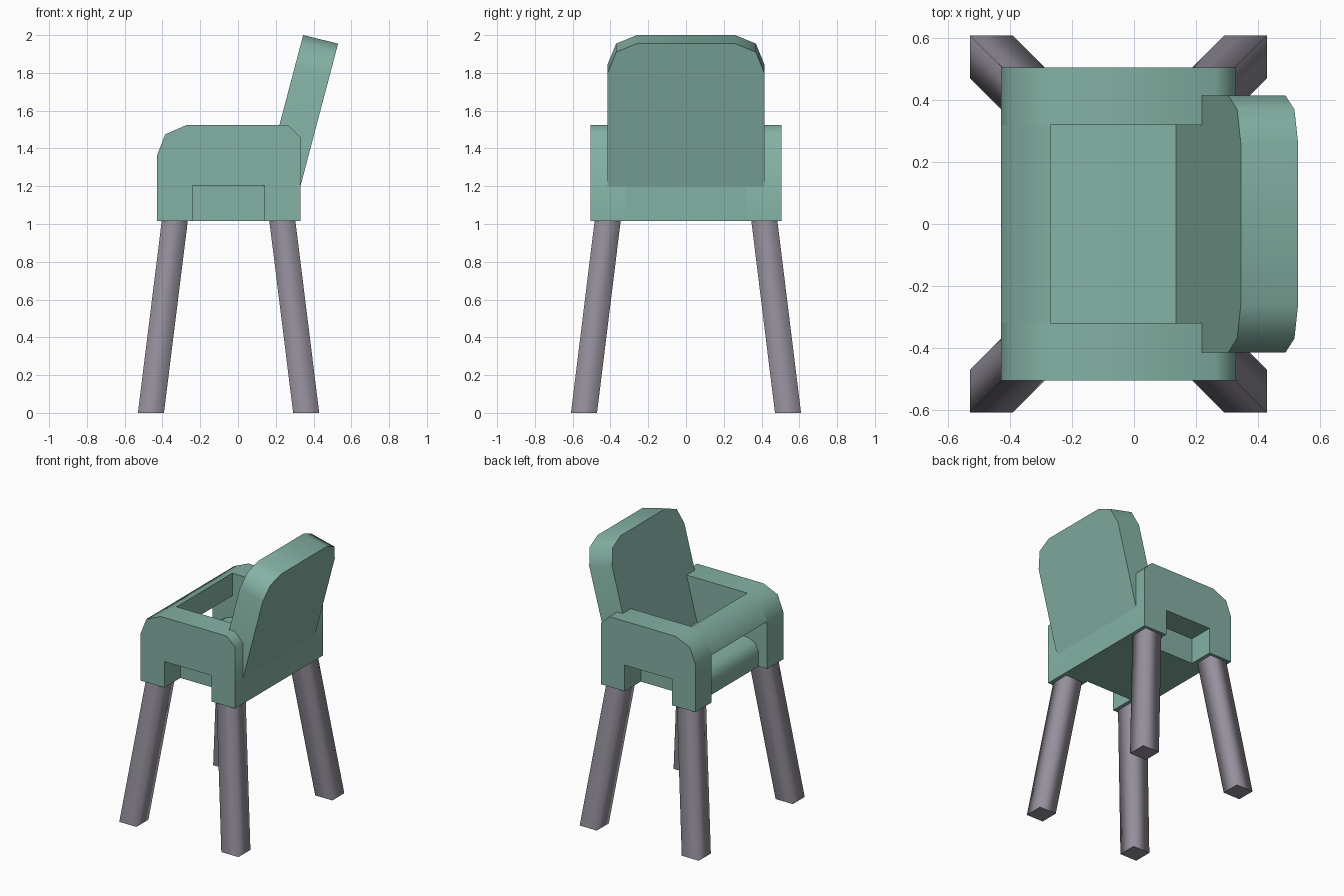
import bpy, bmesh, math
from mathutils import Vector

cube = bpy.data.objects.get("Cube")
if cube:
    bpy.data.objects.remove(cube, do_unlink=True)


def make_material(name, color):
    mat = bpy.data.materials.new(name)
    mat.use_nodes = True
    rgba = (*color, 1.0)
    mat.diffuse_color = rgba
    mat.node_tree.nodes["Principled BSDF"].inputs["Base Color"].default_value = rgba
    return mat


teal = make_material("soft teal", (0.23, 0.44, 0.37))
grey = make_material("mauve grey", (0.30, 0.275, 0.33))


def extrude(name, points, offset, mat, smooth_sides=False):
    """Sweep a closed outline of 3D points along an offset vector."""
    bm = bmesh.new()
    face = bm.faces.new([bm.verts.new(p) for p in points])
    result = bmesh.ops.extrude_face_region(bm, geom=[face], use_keep_orig=True)
    moved = [g for g in result["geom"] if isinstance(g, bmesh.types.BMVert)]
    bmesh.ops.translate(bm, verts=moved, vec=Vector(offset))
    bmesh.ops.recalc_face_normals(bm, faces=bm.faces)
    if smooth_sides:
        for f in bm.faces:
            f.smooth = abs(f.normal.z) < 0.9
    mesh = bpy.data.meshes.new(name)
    bm.to_mesh(mesh)
    bm.free()
    mesh.materials.append(mat)
    obj = bpy.data.objects.new(name, mesh)
    bpy.context.collection.objects.link(obj)
    if not smooth_sides:
        bpy.ops.object.select_all(action="DESELECT")
        obj.select_set(True)
        bpy.context.view_layer.objects.active = obj
        bpy.ops.object.shade_smooth_by_angle(angle=math.radians(50))
    return obj


def side_profile(name, outline, y0, y1):
    return extrude(name, [(x, y0, z) for x, z in outline], (0, y1 - y0, 0), teal)


BASE, SEAT, RIM = 1.015, 1.205, 1.525
FRONT, BACK = -0.43, 0.33
INNER, OUTER = 0.32, 0.505
tray_curve = [(FRONT, 1.36), (-0.385, 1.475), (-0.27, RIM)]

# Side panels with a notch between the corner feet
panel = [(FRONT, BASE), *tray_curve, (0.265, RIM), (BACK, 1.46), (BACK, BASE),
         (0.14, BASE), (0.14, SEAT), (-0.24, SEAT), (-0.24, BASE)]
for label, side in (("left", 1), ("right", -1)):
    side_profile(f"side_panel_{label}", panel, side * INNER, side * OUTER)

# Tray bar joining the panels above the leg opening
side_profile("tray_bar", [*tray_curve, (-0.27, 1.36)], -INNER, INNER)

# Seat block with a rounded front edge
side_profile("seat", [(-0.36, BASE), (-0.36, 1.12), (-0.335, 1.18), (-0.27, SEAT),
                      (BACK, SEAT), (BACK, BASE)], -INNER, INNER)

# Leaning backrest with rounded top corners
half = [(0.415, 1.2), (0.415, 1.845), (0.37, 1.955), (0.26, 2.0)]
outline = half + [(-y, z) for y, z in reversed(half)]
extrude("backrest", [(0.345 - (2 - z) * 0.264, y, z) for y, z in outline],
        (0.185, 0, -0.045), teal)

# Splayed square legs
for end, sx, cx in (("front", -1, -0.335), ("back", 1, 0.235)):
    for label, sy in (("left", 1), ("right", -1)):
        foot = Vector((cx + sx * 0.126, sy * 0.54, 0))
        top = Vector((cx, sy * 0.415, BASE))
        corners = [foot + Vector((a * 0.069, b * 0.069, 0))
                   for a, b in ((-1, -1), (1, -1), (1, 1), (-1, 1))]
        extrude(f"leg_{end}_{label}", corners, top - foot, grey, smooth_sides=True)
